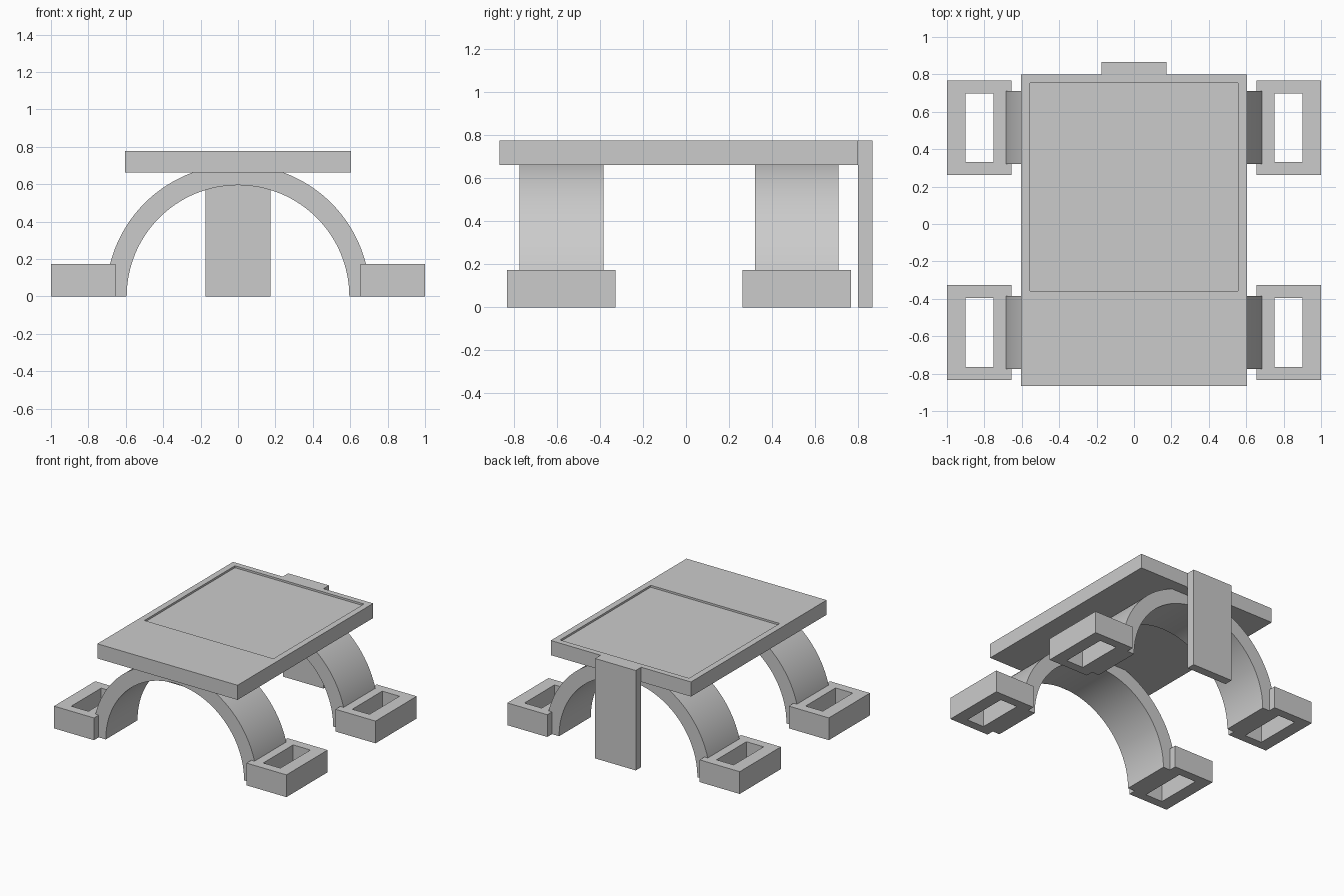
import bpy, bmesh, math

cube = bpy.data.objects.get("Cube")
if cube:
    bpy.data.objects.remove(cube, do_unlink=True)

grey = bpy.data.materials.new("plain_grey")
grey.use_nodes = True
GREY = (0.6, 0.6, 0.6, 1)
grey.diffuse_color = GREY
grey.node_tree.nodes["Principled BSDF"].inputs["Base Color"].default_value = GREY


def finish(bm, name):
    """Turn a bmesh into a named grey object."""
    bmesh.ops.recalc_face_normals(bm, faces=bm.faces)
    mesh = bpy.data.meshes.new(name)
    bm.to_mesh(mesh)
    bm.free()
    mesh.materials.append(grey)
    obj = bpy.data.objects.new(name, mesh)
    bpy.context.collection.objects.link(obj)
    return obj


def box(name, x, y, z):
    """Box from (min, max) ranges on each axis."""
    bm = bmesh.new()
    bmesh.ops.create_cube(bm, size=1)
    for v in bm.verts:
        v.co = [r[0] if c < 0 else r[1] for c, r in zip(v.co, (x, y, z))]
    return finish(bm, name)


def cut(obj, cutter):
    """Subtract a box, apply it and discard the cutter."""
    cutter.hide_render = True
    mod = obj.modifiers.new("cut", "BOOLEAN")
    mod.operation, mod.solver, mod.object = "DIFFERENCE", "EXACT", cutter
    bpy.context.view_layer.objects.active = obj
    bpy.ops.object.modifier_apply(modifier=mod.name)
    bpy.data.objects.remove(cutter, do_unlink=True)


def arch(name, y0, y1, inner, outer, steps=64):
    """Half ring profile extruded along y."""
    bm = bmesh.new()
    rings = []
    for i in range(steps + 1):
        a = math.pi * i / steps
        c, s = math.cos(a), math.sin(a)
        rings.append([bm.verts.new((r * c, y, r * s))
                      for r, y in ((inner, y0), (outer, y0), (outer, y1), (inner, y1))])
    for a, b in zip(rings, rings[1:]):
        for k in range(4):
            n = (k + 1) % 4
            bm.faces.new((a[k], a[n], b[n], b[k]))
    bm.faces.new(rings[0])
    bm.faces.new(rings[-1])
    obj = finish(bm, name)
    bpy.ops.object.select_all(action="DESELECT")
    obj.select_set(True)
    bpy.context.view_layer.objects.active = obj
    bpy.ops.object.shade_smooth_by_angle(angle=math.radians(30))
    return obj


# Deck with a shallow rectangular recess on top
deck = box("deck", (-0.603, 0.603), (-0.867, 0.8), (0.663, 0.777))
cut(deck, box("recess_cutter", (-0.555, 0.555), (-0.358, 0.755), (0.762, 0.9)))

# Rear support panel, flush with the deck top
box("rear_panel", (-0.175, 0.175), (0.8, 0.867), (0, 0.777))

# Arched legs, each ending in a pair of hollow feet
for place, mid in (("front", -0.58), ("rear", 0.515)):
    arch(place + "_arch", mid - 0.195, mid + 0.195, 0.595, 0.706)
    for side, sx in (("left", 1), ("right", -1)):
        foot = box(f"{place}_{side}_foot", sorted((sx * 0.656, sx)),
                   (mid - 0.253, mid + 0.253), (0, 0.173))
        cut(foot, box("foot_cutter", sorted((sx * 0.752, sx * 0.9)),
                      (mid - 0.184, mid + 0.184), (-0.1, 0.3)))
